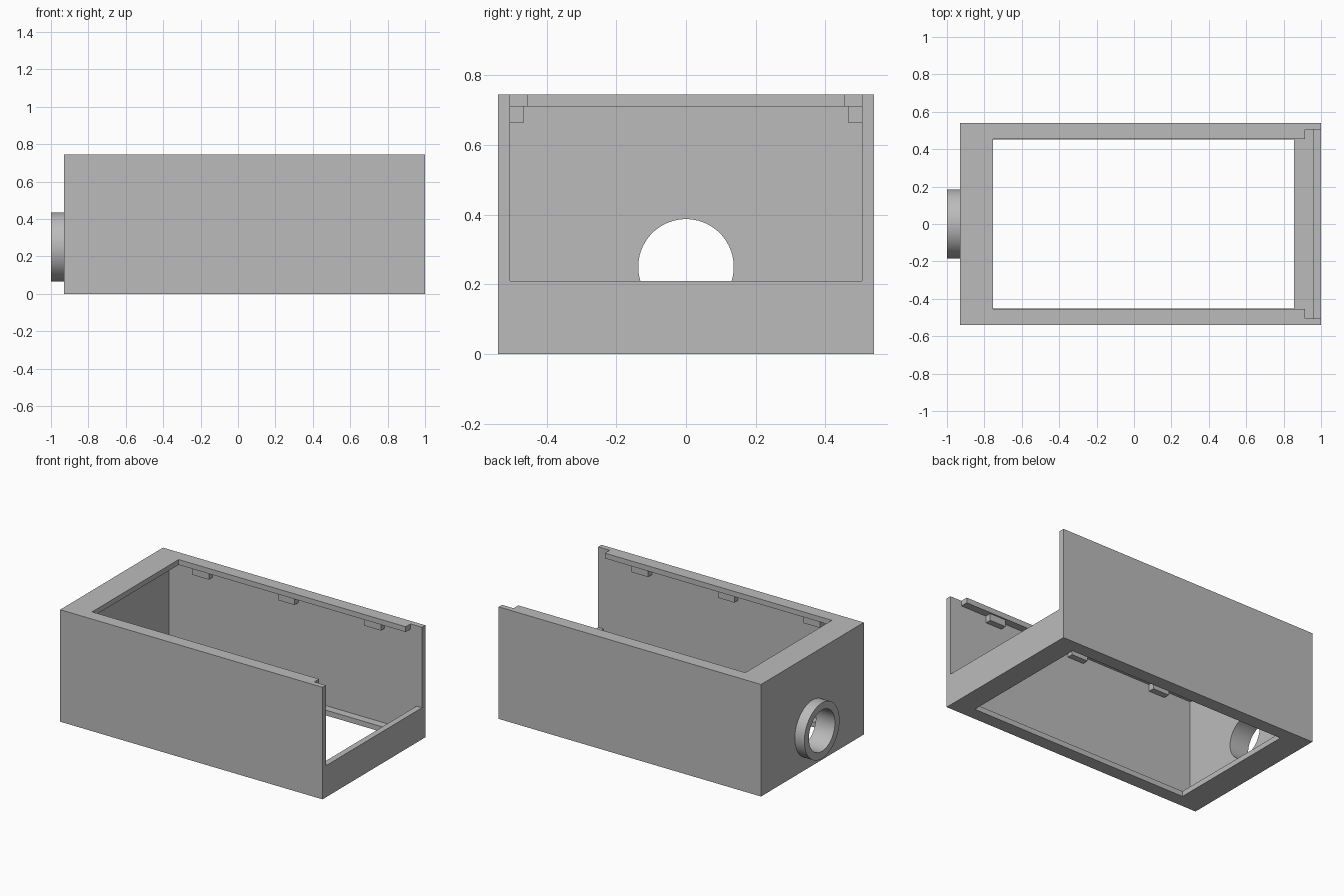
import bpy
import math

if "Cube" in bpy.data.objects:
    bpy.data.objects.remove(bpy.data.objects["Cube"], do_unlink=True)

grey = bpy.data.materials.new("plain_grey")
grey.use_nodes = True
colour = (0.5, 0.5, 0.5, 1)
grey.diffuse_color = colour
grey.node_tree.nodes["Principled BSDF"].inputs["Base Color"].default_value = colour


def box(name, x, y, z):
    """Box from (min, max) ranges on each axis."""
    bpy.ops.mesh.primitive_cube_add(size=1, location=[sum(r) / 2 for r in (x, y, z)])
    ob = bpy.context.object
    ob.name = name
    ob.scale = [r[1] - r[0] for r in (x, y, z)]
    bpy.ops.object.transform_apply(location=True, rotation=False, scale=True)
    ob.data.materials.append(grey)
    return ob


def pipe(name, radius, x):
    """Cylinder along x at the height of the cable port."""
    bpy.ops.mesh.primitive_cylinder_add(
        vertices=96, radius=radius, depth=x[1] - x[0],
        location=(sum(x) / 2, 0, PORT_Z), rotation=(0, math.pi / 2, 0))
    ob = bpy.context.object
    ob.name = name
    bpy.ops.object.transform_apply(location=True, rotation=True, scale=True)
    ob.data.materials.append(grey)
    return ob


def combine(target, tool, operation):
    """Apply a boolean and discard the tool."""
    tool.hide_render = True
    bpy.ops.object.select_all(action='DESELECT')
    target.select_set(True)
    bpy.context.view_layer.objects.active = target
    mod = target.modifiers.new("combine", 'BOOLEAN')
    mod.operation = operation
    mod.solver = 'EXACT'
    mod.object = tool
    bpy.ops.object.modifier_apply(modifier=mod.name)
    bpy.data.objects.remove(tool, do_unlink=True)


BACK, FRONT = -0.93, 1.0
HALF, INNER, LIP = 0.54, 0.505, 0.455
HEIGHT, FLANGE, SILL = 0.745, 0.035, 0.21
PORT_Z = 0.25

# Housing: hollow block with flanged top and bottom openings
housing = box("housing", (BACK, FRONT), (-HALF, HALF), (0, HEIGHT))
combine(housing, box("cavity_cutter", (-0.86, 0.96), (-INNER, INNER),
                     (FLANGE, HEIGHT - FLANGE)), 'DIFFERENCE')
combine(housing, box("top_cutter", (-0.755, 0.94), (-LIP, LIP), (0.6, 0.9)), 'DIFFERENCE')
combine(housing, box("bottom_cutter", (-0.755, 0.855), (-0.452, 0.452), (-0.1, 0.1)), 'DIFFERENCE')

# Open end above the low sill
combine(housing, box("end_cutter", (0.915, 1.1), (-INNER, INNER), (SILL, 0.9)), 'DIFFERENCE')

# Round port collar with a bore through the wall
combine(housing, pipe("port_collar", 0.185, (-1.0, -0.9)), 'UNION')
combine(housing, pipe("bore_cutter", 0.137, (-1.1, -0.8)), 'DIFFERENCE')
bpy.ops.object.shade_smooth_by_angle(angle=math.radians(30))

# Small clips under the top lips
for side, sign in (("left", 1), ("right", -1)):
    for i, x in enumerate((-0.6, 0.03, 0.665)):
        y = sorted((sign * 0.465, sign * INNER))
        box(f"clip_{side}_{i + 1}", (x - 0.06, x + 0.06), y, (0.665, HEIGHT - FLANGE))
